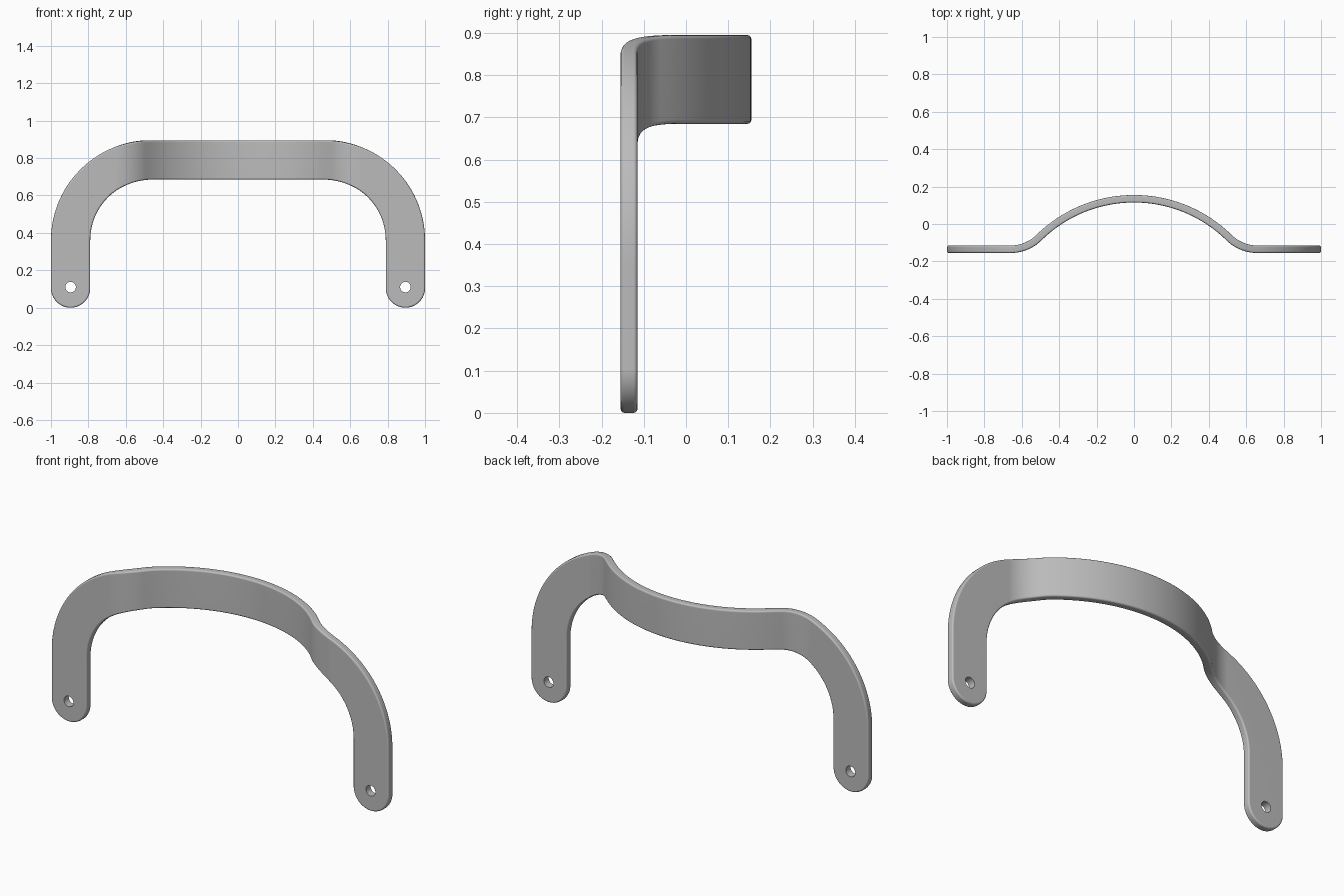
import bpy, bmesh
from math import sin, cos, acos, atan, sqrt, pi

cube = bpy.data.objects.get("Cube")
if cube:
    bpy.data.objects.remove(cube, do_unlink=True)

THICK = 0.04
FLAT_Y, DROP, BEND_X = -0.135, 0.27, 0.66     # bow depth and half width
CX, CZ, R_OUT, R_IN = 0.465, 0.36, 0.535, 0.325   # corner arcs
TIP_X, TIP_R = 0.895, 0.105                   # rounded leg ends
HOLE_Z, HOLE_R = 0.11, 0.028

grey = bpy.data.materials.new("grey metal")
grey.use_nodes = True
colour = (0.5, 0.5, 0.5, 1)
grey.diffuse_color = colour
grey.node_tree.nodes["Principled BSDF"].inputs["Base Color"].default_value = colour


def edge_z(x, radius):
    """Height of an arched edge above x."""
    dx = max(0, abs(x) - CX)
    return CZ + sqrt(radius ** 2 - dx ** 2)


def arc(cx, cz, radius, start, end, steps):
    angles = [start + (end - start) * i / steps for i in range(steps + 1)]
    return [(cx + radius * cos(a), cz + radius * sin(a)) for a in angles]


def bow_profile(steps=20):
    """Half of the bow from above: a wide arc, then a small reverse arc."""
    sweep = 2 * atan(DROP / BEND_X)
    total = BEND_X / sin(sweep)
    wide = total * 0.77
    small = total - wide
    top = FLAT_Y + DROP
    angles = [sweep * i / steps for i in range(steps + 1)]
    pts = [(wide * sin(a), top - wide * (1 - cos(a))) for a in angles]
    pts += [(BEND_X - small * sin(a), FLAT_Y + small * (1 - cos(a)))
            for a in reversed(angles[:-1])]
    return pts


# Middle surface: bowed grip as columns, each leg as one flat face
bm = bmesh.new()
half = bow_profile()
columns = [(-x, y) for x, y in reversed(half[1:])] + half
for (x0, y0), (x1, y1) in zip(columns, columns[1:]):
    corners = [(x0, y0, edge_z(x0, R_IN)), (x1, y1, edge_z(x1, R_IN)),
               (x1, y1, edge_z(x1, R_OUT)), (x0, y0, edge_z(x0, R_OUT))]
    bm.faces.new([bm.verts.new(c) for c in corners])

leg = arc(CX, CZ, R_OUT, acos((BEND_X - CX) / R_OUT), 0, 28)
leg += arc(TIP_X, TIP_R, TIP_R, 0, -pi, 32)
leg += arc(CX, CZ, R_IN, 0, acos((BEND_X - CX) / R_IN), 22)
for side in (1, -1):
    bm.faces.new([bm.verts.new((side * x, FLAT_Y, z)) for x, z in leg])
bmesh.ops.remove_doubles(bm, verts=bm.verts[:], dist=0.0005)
bmesh.ops.recalc_face_normals(bm, faces=bm.faces[:])

mesh = bpy.data.meshes.new("handle")
bm.to_mesh(mesh)
bm.free()
handle = bpy.data.objects.new("handle", mesh)
bpy.context.collection.objects.link(handle)
mesh.materials.append(grey)

# Thickness and softened rims
solid = handle.modifiers.new("thickness", 'SOLIDIFY')
solid.thickness = THICK
solid.offset = 0
bevel = handle.modifiers.new("soft rims", 'BEVEL')
bevel.width = 0.009
bevel.segments = 3
bevel.limit_method = 'ANGLE'
bevel.angle_limit = pi / 3
bevel.use_clamp_overlap = False

# Screw holes
cutters = []
for side in (1, -1):
    bpy.ops.mesh.primitive_cylinder_add(
        vertices=32, radius=HOLE_R, depth=0.2,
        location=(side * TIP_X, FLAT_Y, HOLE_Z), rotation=(pi / 2, 0, 0))
    cutter = bpy.context.object
    cutter.name = "hole_cutter"
    cutter.hide_render = True
    cutter.data.materials.append(grey)
    cutters.append(cutter)
    cut = handle.modifiers.new("screw hole", 'BOOLEAN')
    cut.operation = 'DIFFERENCE'
    cut.solver = 'EXACT'
    cut.object = cutter

# Bake the modifiers and drop the cutters
graph = bpy.context.evaluated_depsgraph_get()
final = bpy.data.meshes.new_from_object(handle.evaluated_get(graph))
handle.modifiers.clear()
handle.data = final
for cutter in cutters:
    bpy.data.objects.remove(cutter, do_unlink=True)

# Smooth shading that keeps the broad faces flat
bpy.ops.object.select_all(action='DESELECT')
handle.select_set(True)
bpy.context.view_layer.objects.active = handle
bpy.ops.object.shade_smooth_by_angle(angle=pi / 4)
weighted = handle.modifiers.new("face weighted normals", 'WEIGHTED_NORMAL')
weighted.keep_sharp = True
